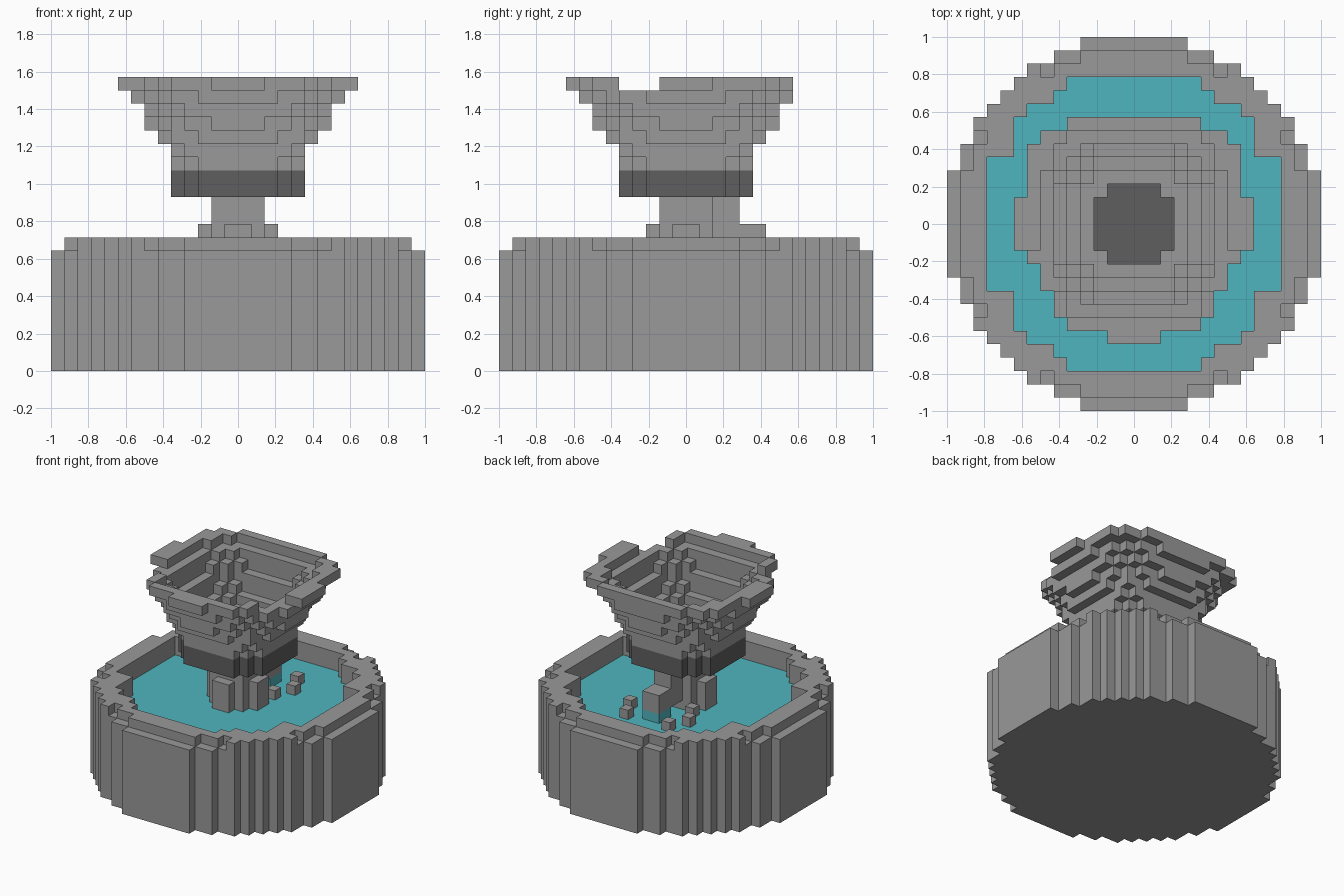
import bpy, bmesh

if "Cube" in bpy.data.objects:
    bpy.data.objects.remove(bpy.data.objects["Cube"], do_unlink=True)

U = 1 / 14  # size of one block


def material(name, rgb):
    m = bpy.data.materials.new(name)
    m.use_nodes = True
    m.diffuse_color = (*rgb, 1)
    m.node_tree.nodes["Principled BSDF"].inputs["Base Color"].default_value = (*rgb, 1)
    return m


stone = material("grey stone", (0.319, 0.319, 0.319))
dark = material("dark stone", (0.112, 0.112, 0.112))
teal = material("teal water", (0.08, 0.462, 0.521))


def disc(back, front=None):
    """Block cells from half-widths, listed row by row outward from the centre."""
    cells = {(x, r) for r, w in enumerate(back) for x in range(-w, w)}
    return cells | {(x, -r - 1) for r, w in enumerate(front or back) for x in range(-w, w)}


def rect(x0, x1, y0, y1):
    return {(x, y) for x in range(x0, x1) for y in range(y0, y1)}


def prism(name, cells, z0, z1, mat):
    """Extrude a set of cells from z0 to z1, with walls only on its outline."""
    bm = bmesh.new()

    def quad(*pts):
        bm.faces.new([bm.verts.new((x * U, y * U, z * U)) for x, y, z in pts])

    for x, y in sorted(cells):
        c = [(x, y), (x + 1, y), (x + 1, y + 1), (x, y + 1)]
        quad(*[(*p, z1) for p in c])
        quad(*[(*p, z0) for p in reversed(c)])
        for i, (dx, dy) in enumerate([(0, -1), (1, 0), (0, 1), (-1, 0)]):
            if (x + dx, y + dy) not in cells:
                a, b = c[i], c[(i + 1) % 4]
                quad((*a, z0), (*b, z0), (*b, z1), (*a, z1))
    bmesh.ops.remove_doubles(bm, verts=bm.verts[:], dist=U * 0.01)
    bmesh.ops.dissolve_limit(bm, angle_limit=0.02, verts=bm.verts[:], edges=bm.edges[:])
    me = bpy.data.meshes.new(name)
    bm.to_mesh(me)
    bm.free()
    me.materials.append(mat)
    ob = bpy.data.objects.new(name, me)
    bpy.context.collection.objects.link(ob)
    return ob


# Basin: wall, floor, water and a rim set back on the four straight sides
outer = disc([14] * 4 + [13, 13, 12, 12, 11, 10, 9, 8, 6, 4])
pool = disc([11] * 5 + [9, 9, 9, 8, 6, 5])
prism("basin_wall", outer - pool, 0, 9, stone)
prism("basin_floor", pool, 0, 1, stone)
prism("water", pool, 1, 8, teal)


def set_back(x, y):
    a = sorted((x if x >= 0 else -x - 1, y if y >= 0 else -y - 1))
    return a[1] == 13 or (a[1] == 12 and a[0] >= 4) or a == [6, 11]


prism("basin_rim", {c for c in outer - pool if not set_back(*c)}, 9, 10, stone)

# Column with four buttresses and a rear spout
prism("column", rect(-2, 2, -2, 2), 8, 13, stone)
for name, c in {
    "front_buttress": rect(-1, 1, -3, -2),
    "left_buttress": rect(2, 3, -1, 1),
    "right_buttress": rect(-3, -2, -1, 1),
}.items():
    prism(name, c, 8, 11, stone)
prism("rear_spout", rect(-1, 1, 2, 4), 9, 13, stone)
prism("rear_block_water", rect(-1, 1, 4, 6), 8, 9, teal)
prism("rear_block", rect(-1, 1, 4, 6), 9, 11, stone)

# Small stones in the water around the rear block
for side, sx in (("left", 1), ("right", -1)):
    for i, (x, y) in enumerate([(2, 2), (3, 4), (2, 6)]):
        x = x if sx > 0 else -x - 1
        prism(f"{side}_pebble_{i + 1}", {(x, y)}, 8, 9, stone)

# Dark collar under the bowl
collar = disc([5, 5, 5, 4, 3])
well = disc([3, 3, 2])
prism("collar_floor", collar, 13, 14, dark)
prism("collar_ring", collar - well, 14, 15, dark)

# Stepped bowl, one ring per course: outer and inner half-widths
courses = [
    ([5, 5, 5, 4, 3], [3, 3, 2]),
    ([5, 5, 5, 5, 4], [4, 4, 4, 3]),
    ([6, 6, 6, 5, 5, 3], [5, 5, 5, 4, 3]),
    ([7, 7, 6, 6, 5, 4, 2], [5, 5, 5, 5, 4]),
    ([7, 7, 7, 7, 6, 5, 4], [6, 6, 6, 5, 4, 3]),
    ([8, 8, 8, 7, 7, 6, 5, 3], [6, 6, 6, 6, 5, 4]),
]
for i, (out, hole) in enumerate(courses):
    prism(f"bowl_course_{i + 1}", disc(out) - disc(hole), 15 + i, 16 + i, stone)

# Bowl lip, with a gap on each side near the front
lip = disc([9, 9, 8, 8, 8, 8, 7, 5], [9, 9, 8, 8, 8, 6, 6, 5, 2])
lip -= disc([7, 7, 7, 7, 6, 6, 5], [7, 7, 7, 7, 6, 5, 5])
prism("bowl_lip", {c for c in lip if not -5 <= c[1] < -2}, 21, 22, stone)
